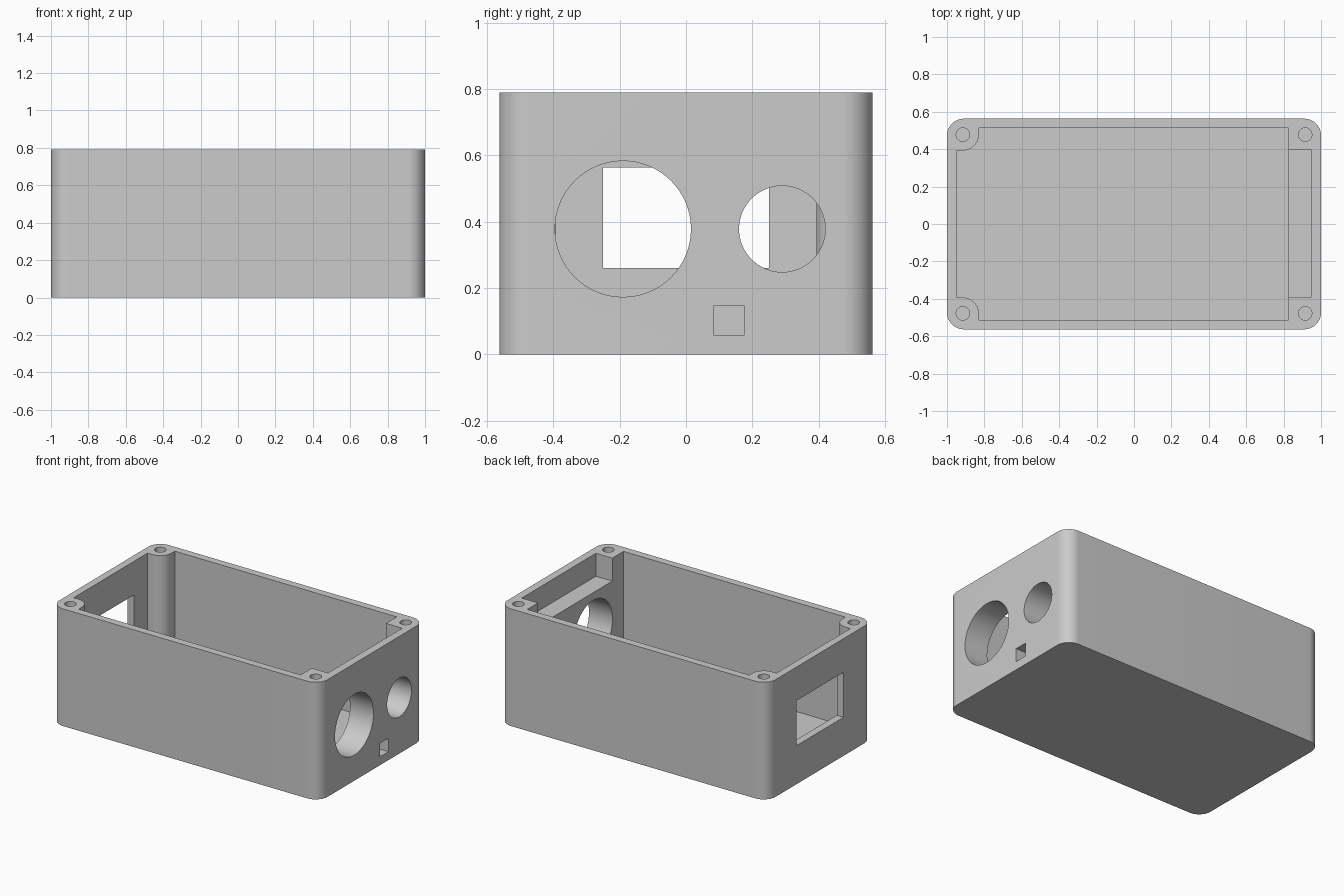
import bpy, bmesh, math
from mathutils import Vector

cube = bpy.data.objects.get("Cube")
if cube:
    bpy.data.objects.remove(cube, do_unlink=True)

grey = bpy.data.materials.new("plain grey")
grey.use_nodes = True
colour = (0.6, 0.6, 0.6, 1)
grey.diffuse_color = colour
grey.node_tree.nodes["Principled BSDF"].inputs["Base Color"].default_value = colour

HX, HY, HEIGHT = 1.0, 0.563, 0.79
FLOOR = 0.055
POST_X, POST_Y, POST_R = 0.915, 0.478, 0.085
ENTRY_X = 0.825                       # inner face of the thick end wall


def arc(cx, cy, r, start, end, steps=16):
    angles = [math.radians(start + (end - start) * i / steps) for i in range(steps + 1)]
    return [(cx + r * math.cos(a), cy + r * math.sin(a)) for a in angles]


def rect(a0, a1, b0, b1):
    return [(a0, b0), (a1, b0), (a1, b1), (a0, b1)]


def prism(name, outline, low, high, axis="Z"):
    """Extrude an outline along Z (outline in x, y) or X (outline in y, z)."""
    place = (lambda a, b, c: (a, b, c)) if axis == "Z" else (lambda a, b, c: (c, a, b))
    bm = bmesh.new()
    face = bm.faces.new([bm.verts.new(place(a, b, low)) for a, b in outline])
    side = bmesh.ops.extrude_face_region(bm, geom=[face])["geom"]
    shift = Vector(place(0, 0, high - low))
    bmesh.ops.translate(bm, vec=shift, verts=[v for v in side if isinstance(v, bmesh.types.BMVert)])
    bmesh.ops.recalc_face_normals(bm, faces=bm.faces)
    mesh = bpy.data.meshes.new(name)
    bm.to_mesh(mesh)
    bm.free()
    mesh.materials.append(grey)
    obj = bpy.data.objects.new(name, mesh)
    bpy.context.collection.objects.link(obj)
    return obj


# Rounded outer block
r = 0.09
outer = (arc(HX - r, HY - r, r, 0, 90) + arc(r - HX, HY - r, r, 90, 180)
         + arc(r - HX, r - HY, r, 180, 270) + arc(HX - r, r - HY, r, 270, 360))
enclosure = prism("enclosure_body", outer, 0, HEIGHT)

# Main cavity, leaving rounded screw posts in the two far corners
wall_x, wall_y = -0.95, 0.512
upper = [(-POST_X + POST_R, wall_y)] + arc(-POST_X, POST_Y, POST_R, 0, -90) \
    + [(wall_x, POST_Y - POST_R)]
lower = [(x, -y) for x, y in reversed(upper)]
cavity = [(ENTRY_X, -wall_y), (ENTRY_X, wall_y)] + upper + lower

TOP = HEIGHT + 0.1
cutters = [
    prism("cavity_cutter", cavity, FLOOR, TOP),
    # Shallow shelf recess above the thick end wall
    prism("shelf_cutter", rect(ENTRY_X - 0.05, 0.947, -0.393, 0.397), 0.635, TOP),
    # Openings in the thick end wall
    prism("large_port_cutter", arc(-0.19, 0.378, 0.205, 0, 354.375, 63), 0.7, 1.1, "X"),
    prism("small_port_cutter", arc(0.29, 0.378, 0.13, 0, 354.375, 63), 0.7, 1.1, "X"),
    prism("cable_slot_cutter", rect(0.085, 0.175, 0.057, 0.147), 0.7, 1.1, "X"),
    # Rectangular window in the thin end wall
    prism("window_cutter", rect(-0.25, 0.25, 0.26, 0.563), -1.1, -0.9, "X"),
]
for sx in (-1, 1):
    for sy in (-1, 1):
        cutters.append(prism("screw_hole_cutter",
                             arc(sx * POST_X, sy * POST_Y, 0.036, 0, 348.75, 31), 0.4, TOP))

# Cut all openings, then drop the cutters
for cutter in cutters:
    cutter.hide_render = True
    mod = enclosure.modifiers.new(cutter.name, "BOOLEAN")
    mod.operation = "DIFFERENCE"
    mod.solver = "EXACT"
    mod.object = cutter
bpy.context.view_layer.objects.active = enclosure
enclosure.select_set(True)
for mod in list(enclosure.modifiers):
    bpy.ops.object.modifier_apply(modifier=mod.name)
for cutter in cutters:
    bpy.data.objects.remove(cutter, do_unlink=True)

bpy.ops.object.select_all(action="DESELECT")
enclosure.select_set(True)
bpy.ops.object.shade_smooth_by_angle(angle=math.radians(30))
